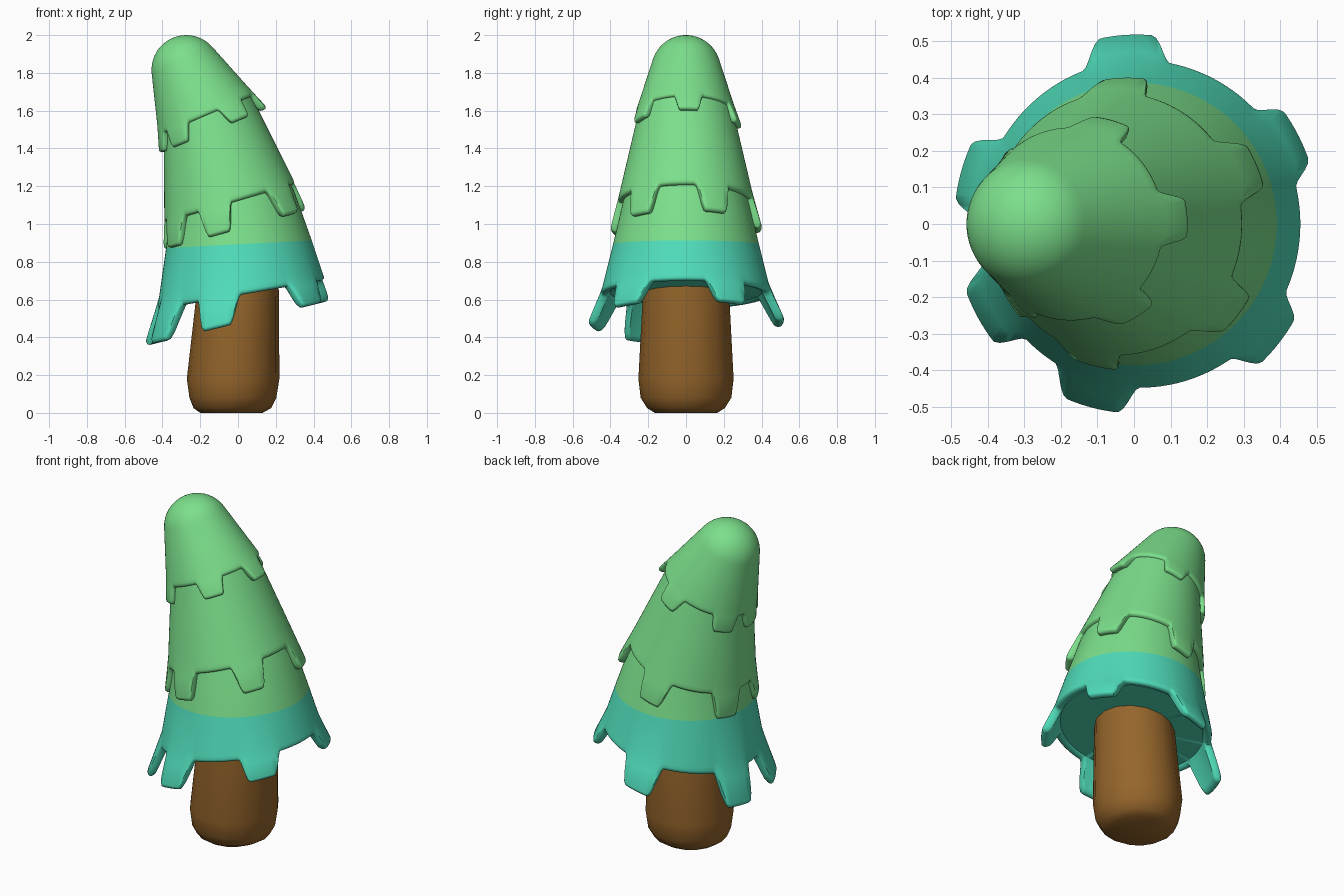
import bpy, bmesh, math
from math import sin, cos, radians, pi

if "Cube" in bpy.data.objects:
    bpy.data.objects.remove(bpy.data.objects["Cube"])


def material(name, rgb):
    m = bpy.data.materials.new(name)
    m.diffuse_color = (*rgb, 1)
    m.use_nodes = True
    m.node_tree.nodes["Principled BSDF"].inputs["Base Color"].default_value = m.diffuse_color
    return m


GREEN = material("leaf green", (0.20, 0.74, 0.26))
TEAL = material("teal green", (0.08, 0.72, 0.49))
BROWN = material("bark brown", (0.30, 0.13, 0.024))


def finish(bm, name, mats, angle):
    bmesh.ops.recalc_face_normals(bm, faces=bm.faces)
    me = bpy.data.meshes.new(name)
    bm.to_mesh(me)
    bm.free()
    for m in mats:
        me.materials.append(m)
    ob = bpy.data.objects.new(name, me)
    bpy.context.collection.objects.link(ob)
    bpy.ops.object.select_all(action='DESELECT')
    ob.select_set(True)
    bpy.context.view_layer.objects.active = ob
    bpy.ops.object.shade_smooth_by_angle(angle=radians(angle))


def ring_point(ring, th, inset=0.0):
    # ring = centre x, centre z, radius along lean, radius along y, tilt in degrees
    cx, cz, rx, ry, tilt = ring
    k = (rx - inset) * cos(th)
    t = radians(tilt)
    return (cx + k * cos(t), (ry - inset) * sin(th), cz + k * sin(t))


def mix(a, b, s):
    return tuple(p + (q - p) * s for p, q in zip(a, b))


def skin(bm, rows, split):
    # join closed rows of points, close both ends
    vs = [[bm.verts.new(p) for p in row] for row in rows]
    n = len(vs[0])
    for i in range(len(vs) - 1):
        for j in range(n):
            k = (j + 1) % n
            f = bm.faces.new((vs[i][j], vs[i][k], vs[i + 1][k], vs[i + 1][j]))
            f.material_index = 1 if i >= split else 0
    for row, mi in ((vs[0], 0), (vs[-1], 1 if split < 99 else 0)):
        c = bm.verts.new([sum(v.co[a] for v in row) / n for a in range(3)])
        for j in range(n):
            bm.faces.new((row[j], row[(j + 1) % n], c)).material_index = mi


def tier(name, rings, tabs, length, flare, thick, mats, split=99, half=16.0, recess=0.045):
    n = 240
    a, b = rings[-2], rings[-1]
    span = math.hypot(b[0] - a[0], b[1] - a[1])

    def tab(th):
        d = min(abs((math.degrees(th) - t + 180) % 360 - 180) for t in tabs)
        x = max(0, min(1, (half - d) / 8.0))
        return x * x * (3 - 2 * x)

    ths = [2 * pi * j / n for j in range(n)]
    rows = [[ring_point(r, t) for t in ths] for r in rings[:-1]]

    def edge(frac, back, inset):
        out = []
        for t in ths:
            f = tab(t)
            s = 1 + (length * f * frac - back) / span
            fl = flare * (1 - 0.45 * cos(t))      # tabs flare more on the low side
            out.append(ring_point(mix(a, b, s), t, inset - fl * f * frac))
        return out

    # outer face, rounded lip, inner face and ceiling
    rows += [edge(0, 0.06, 0), edge(0.4, 0.04, 0), edge(1, 0.022, 0)]
    for k in range(1, 6):
        p = pi * k / 6
        rows.append(edge(1, 0.022 * (1 - sin(p)), thick * (1 - cos(p)) / 2))
    rows += [edge(1, 0.022, thick), edge(0.4, 0.02, thick), edge(0, recess, thick)]
    bm = bmesh.new()
    skin(bm, rows, split)
    finish(bm, name, mats, 50)


# Top tier: leaning dome running into a cone
lean, R = radians(24), 0.184
dome = []
for i in range(10):
    p = radians(89 - 72 * i / 9)
    dome.append((-0.274 - sin(lean) * R * sin(p), 1.816 + cos(lean) * R * sin(p),
                 R * cos(p), R * cos(p), 24))
tier("top_tier", dome + [(-0.165, 1.575, 0.278, 0.27, 23)],
     (3, 75, 146, 190, 230, 301), 0.09, 0.004, 0.045, [GREEN], half=17.5)

# Middle tier
tier("middle_tier", [(-0.17, 1.63, 0.238, 0.242, 20), (-0.043, 1.11, 0.362, 0.364, 16.5)],
     (24, 92, 160, 210, 256, 321), 0.145, 0.008, 0.05, [GREEN])

# Bottom tier: green above, teal below
tier("bottom_tier", [(-0.1, 1.38, 0.265, 0.265, 13), (-0.03, 1.13, 0.33, 0.33, 8),
                     (0.005, 0.893, 0.386, 0.386, 3), (0.017, 0.625, 0.45, 0.453, 10)],
     (29, 95, 164, 209, 254, 320), 0.145, 0.034, 0.05, [GREEN, TEAL], split=2, recess=0.012)

# Trunk with rounded foot
bm = bmesh.new()
profile = [(-0.035, 0.0, 0.165, 0.165, 0), (-0.03, 0.025, 0.205, 0.205, 0),
           (-0.027, 0.08, 0.23, 0.24, 0), (-0.026, 0.18, 0.245, 0.252, 0),
           (-0.003, 0.60, 0.22, 0.23, 0), (0.002, 0.72, 0.212, 0.222, 0)]
skin(bm, [[ring_point(r, 2 * pi * j / 16) for j in range(16)] for r in profile], 99)
finish(bm, "trunk", [BROWN], 50)
